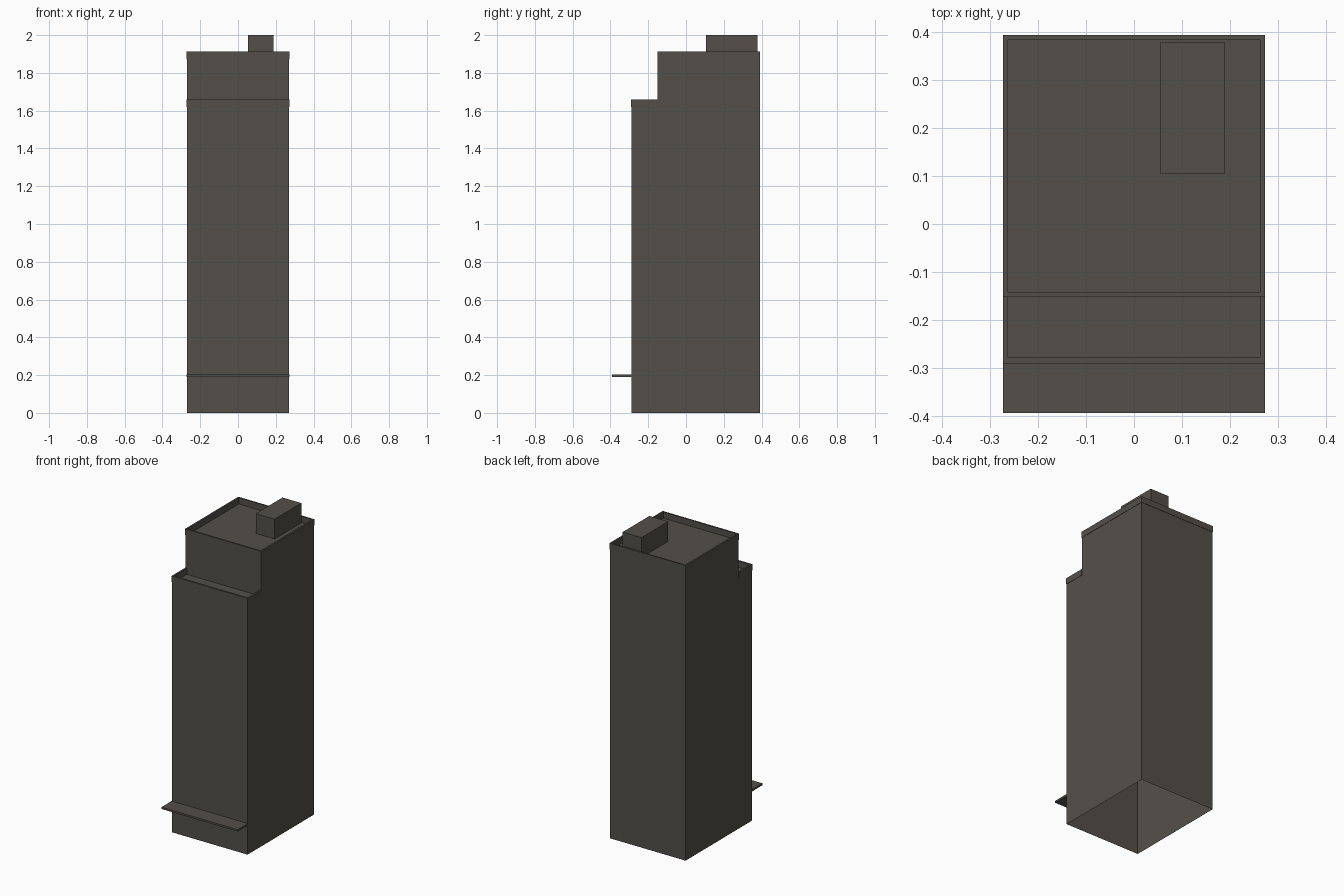
import bpy
import bmesh

if "Cube" in bpy.data.objects:
    bpy.data.objects.remove(bpy.data.objects["Cube"])

# One flat colour for the whole tower
stone = bpy.data.materials.new("dark_warm_grey")
stone.diffuse_color = (0.088, 0.080, 0.068, 1.0)
stone.use_nodes = True
stone.node_tree.nodes["Principled BSDF"].inputs["Base Color"].default_value = stone.diffuse_color


def make_object(name, bm):
    bmesh.ops.recalc_face_normals(bm, faces=bm.faces)
    mesh = bpy.data.meshes.new(name)
    bm.to_mesh(mesh)
    bm.free()
    mesh.materials.append(stone)
    obj = bpy.data.objects.new(name, mesh)
    bpy.context.collection.objects.link(obj)
    return obj


def box(name, x0, x1, y0, y1, z0, z1):
    bm = bmesh.new()
    bmesh.ops.create_cube(bm, size=1)
    for v in bm.verts:
        v.co = (x1 if v.co.x > 0 else x0,
                y1 if v.co.y > 0 else y0,
                z1 if v.co.z > 0 else z0)
    return make_object(name, bm)


def parapet(name, outer, inner, z0, z1, closed):
    """Wall between two matching plan outlines, as a ring or an open U."""
    bm = bmesh.new()
    sections = [[bm.verts.new((x, y, z)) for (x, y), z in
                 ((o, z0), (o, z1), (i, z1), (i, z0))]
                for o, i in zip(outer, inner)]
    count = len(sections)
    for k in range(count if closed else count - 1):
        a, b = sections[k], sections[(k + 1) % count]
        for j in range(4):
            n = (j + 1) % 4
            bm.faces.new((a[j], b[j], b[n], a[n]))
    if not closed:
        bm.faces.new(sections[0])
        bm.faces.new(sections[-1])
    return make_object(name, bm)


def rect(x, y0, y1):
    return [(-x, y1), (-x, y0), (x, y0), (x, y1)]


HALF = 0.271            # half width of the walls
LIP = HALF + 0.002      # parapets stand slightly proud
INNER = 0.262
TERRACE, ROOF = 1.62, 1.872

# Stepped tower shell: side profile extruded across x, open underneath
profile = [(-0.289, 0), (-0.289, TERRACE), (-0.15, TERRACE),
           (-0.15, ROOF), (0.391, ROOF), (0.391, 0)]
bm = bmesh.new()
left = [bm.verts.new((-HALF, y, z)) for y, z in profile]
right = [bm.verts.new((HALF, y, z)) for y, z in profile]
bm.faces.new(left)
bm.faces.new(right)
for k in range(len(profile) - 1):
    bm.faces.new((left[k], left[k + 1], right[k + 1], right[k]))
make_object("tower_body", bm)

# Parapets round the main roof and the front terrace
parapet("roof_parapet", rect(LIP, -0.152, 0.393),
        rect(INNER, -0.142, 0.383), ROOF, 1.912, True)
parapet("terrace_parapet", rect(LIP, -0.291, -0.15),
        rect(INNER, -0.278, -0.15), TERRACE, 1.66, False)

# Rooftop plant room and entrance canopy
box("plant_room", 0.054, 0.189, 0.105, 0.378, ROOF, 2.0)
box("entrance_canopy", -LIP, LIP, -0.393, -0.289, 0.19, 0.202)
